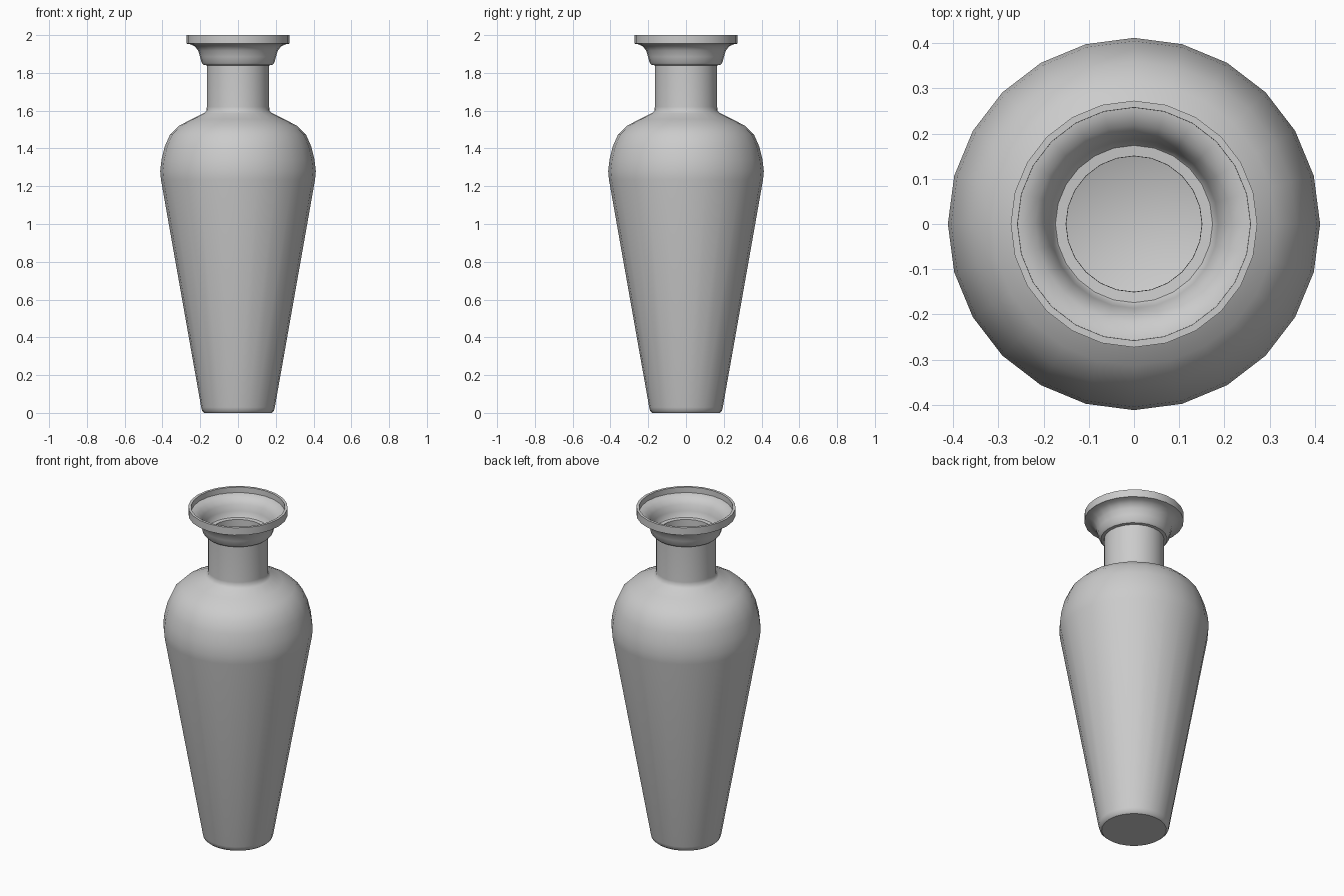
import bpy
import bmesh
from math import cos, sin, pi, radians

cube = bpy.data.objects.get("Cube")
if cube:
    bpy.data.objects.remove(cube, do_unlink=True)

SIDES = 24
WALL = 0.015

# Outer profile as (radius, height), from foot to rim
foot = [(0.178, 0), (0.19, 0.01), (0.195, 0.03)]
shoulder = [(0.408, 1.235), (0.412, 1.28), (0.405, 1.34), (0.388, 1.41),
            (0.36, 1.473), (0.313, 1.52), (0.245, 1.555), (0.18, 1.587)]
neck = [(0.167, 1.6), (0.165, 1.62), (0.165, 1.84)]
collar = [(0.182, 1.842), (0.193, 1.855), (0.201, 1.885), (0.211, 1.918),
          (0.228, 1.94), (0.25, 1.951), (0.273, 1.955)]
rim = [(0.273, 2.0)]


def lathe(name, profile):
    """Turn an open profile around z and close its lower end."""
    bm = bmesh.new()
    rings = [[bm.verts.new((r * cos(2 * pi * i / SIDES), r * sin(2 * pi * i / SIDES), z))
              for i in range(SIDES)] for r, z in profile]
    bm.faces.new(reversed(rings[0]))
    for low, high in zip(rings, rings[1:]):
        for i in range(SIDES):
            j = (i + 1) % SIDES
            bm.faces.new((low[i], low[j], high[j], high[i]))
    mesh = bpy.data.meshes.new(name)
    bm.to_mesh(mesh)
    bm.free()
    obj = bpy.data.objects.new(name, mesh)
    bpy.context.collection.objects.link(obj)
    return obj


# Hollow vase body
vase = lathe("vase", foot + shoulder + neck + collar + rim)
wall = vase.modifiers.new("wall", 'SOLIDIFY')
wall.thickness = WALL
wall.offset = -1
wall.use_even_offset = True

bpy.ops.object.select_all(action='DESELECT')
vase.select_set(True)
bpy.context.view_layer.objects.active = vase
bpy.ops.object.modifier_apply(modifier=wall.name)
bpy.ops.object.shade_smooth_by_angle(angle=radians(40))

# Plain grey clay
clay = bpy.data.materials.new("grey clay")
clay.use_nodes = True
grey = (0.6, 0.6, 0.6, 1)
clay.diffuse_color = grey
clay.node_tree.nodes["Principled BSDF"].inputs["Base Color"].default_value = grey
vase.data.materials.append(clay)
